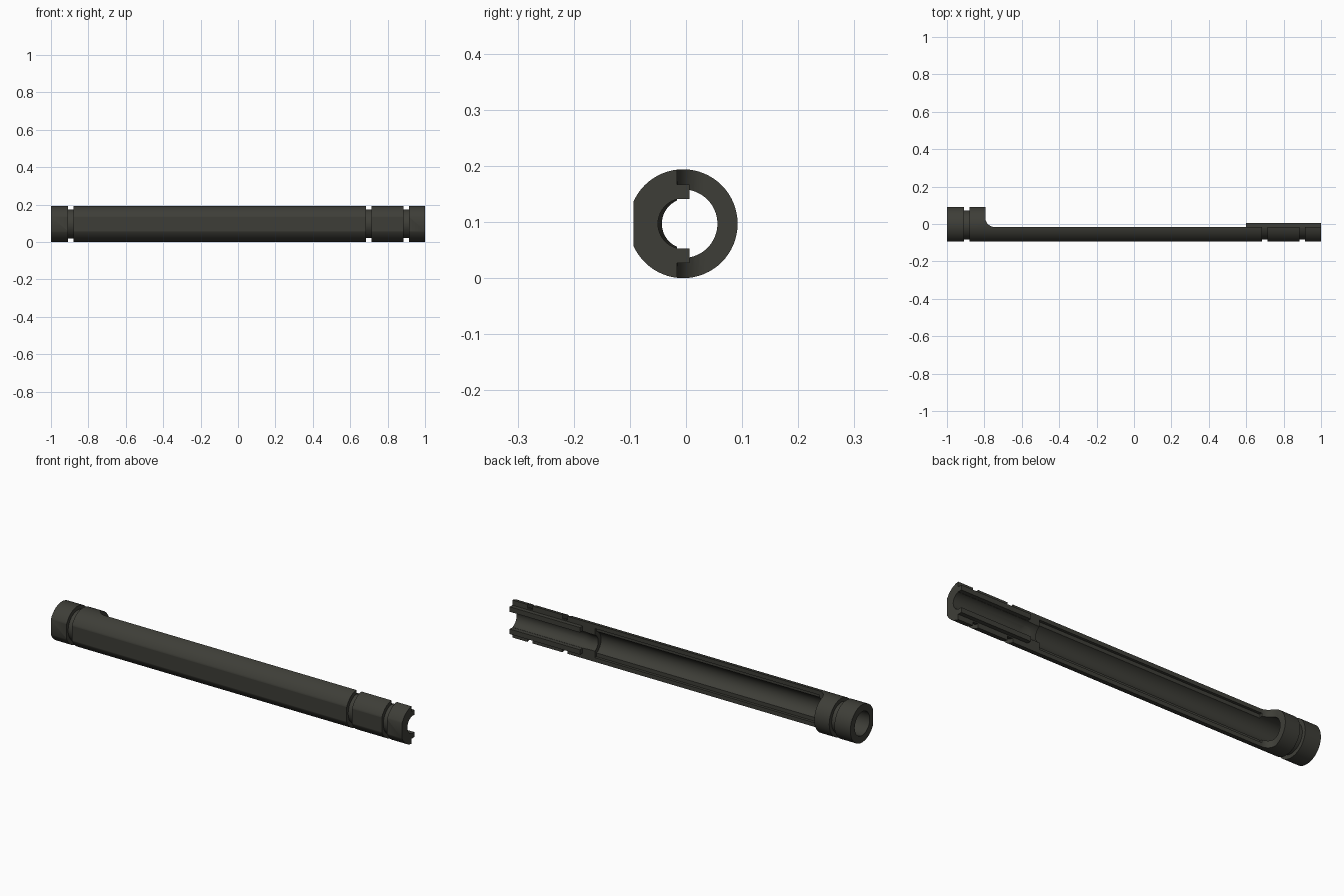
import bpy, bmesh, math
from mathutils import Vector

if "Cube" in bpy.data.objects:
    bpy.data.objects.remove(bpy.data.objects["Cube"])

CY, CZ = -0.005, 0.097      # tube axis
R, GROOVE = 0.097, 0.077

mat = bpy.data.materials.new("dark olive grey")
mat.diffuse_color = (0.048, 0.048, 0.039, 1)
mat.use_nodes = True
mat.node_tree.nodes["Principled BSDF"].inputs["Base Color"].default_value = mat.diffuse_color


def finish(name, bm):
    bmesh.ops.recalc_face_normals(bm, faces=bm.faces)
    me = bpy.data.meshes.new(name)
    bm.to_mesh(me)
    bm.free()
    ob = bpy.data.objects.new(name, me)
    bpy.context.collection.objects.link(ob)
    me.materials.append(mat)
    return ob


def lathe(name, profile, segs=64):
    """Solid of revolution along x; profile holds (x, radius, y shift)."""
    bm = bmesh.new()
    rings = []
    for x, r, s in profile:
        rings.append([bm.verts.new((x, CY + s + r * math.cos(2 * math.pi * i / segs),
                                    CZ + r * math.sin(2 * math.pi * i / segs))) for i in range(segs)])
    for a, b in zip(rings, rings[1:]):
        for i in range(segs):
            j = (i + 1) % segs
            bm.faces.new((a[i], a[j], b[j], b[i]))
    bm.faces.new(rings[0])
    bm.faces.new(rings[-1])
    return finish(name, bm)


def prism(name, pts, z0, z1):
    """Outline in x, y extruded from z0 to z1."""
    bm = bmesh.new()
    f = bm.faces.new([bm.verts.new((x, y, z0)) for x, y in pts])
    g = bmesh.ops.extrude_face_region(bm, geom=[f])
    bmesh.ops.translate(bm, vec=Vector((0, 0, z1 - z0)),
                        verts=[v for v in g["geom"] if isinstance(v, bmesh.types.BMVert)])
    return finish(name, bm)


def box(name, x0, x1, y0, y1, z0, z1):
    return prism(name, [(x0, y0), (x1, y0), (x1, y1), (x0, y1)], z0, z1)


def combine(target, tool, op="DIFFERENCE"):
    m = target.modifiers.new("cut", "BOOLEAN")
    m.operation, m.solver, m.object = op, "EXACT", tool
    bpy.context.view_layer.objects.active = target
    bpy.ops.object.modifier_apply(modifier=m.name)
    bpy.data.objects.remove(tool)


# outer tube with three ring grooves
profile = [(-1, R, 0)]
for a, b in ((-0.91, -0.88), (0.685, 0.715), (0.885, 0.915)):
    profile += [(a, R, 0), (a, GROOVE, 0), (b, GROOVE, 0), (b, R, 0)]
profile.append((1, R, 0))
body = lathe("slotted_tube", profile)

# flat along the front
combine(body, box("front_flat", -1.1, 1.1, -0.2, -0.094, -0.1, 0.3))

# stepped bore, with a narrow lip where it steps down
combine(body, lathe("bore", [(-1.1, 0.061, 0), (0.53, 0.061, 0), (0.53, 0.045, 0.007),
                             (0.56, 0.045, 0.007), (0.6, 0.045, 0), (1.1, 0.045, 0)]))

# open back with a rounded corner against the end collar
arc = [(-0.745 - 0.05 * math.sin(t * math.pi / 16), 0.034 - 0.05 * math.cos(t * math.pi / 16))
       for t in range(9)]
combine(body, prism("back_opening", [(1.1, -0.016)] + arc + [(-0.795, 0.2), (1.1, 0.2)], -0.1, 0.3))

# ledges along both channel rims
combine(body, box("rim_ledge", -0.75, 0.53, -0.03, 0.1, CZ - 0.075, CZ + 0.075))

# raised tongues on the narrow end
for side in (-1, 1):
    z = sorted((CZ + side * 0.0445, CZ + side * 0.07))
    combine(body, box("tongue", 0.6, 1, -0.03, 0.006, *z), "UNION")

# round hole through the front wall
bm = bmesh.new()
bmesh.ops.create_cone(bm, cap_ends=True, segments=32, radius1=0.028, radius2=0.028, depth=0.15)
for v in bm.verts:
    v.co = Vector((v.co.x + 0.59, v.co.z - 0.1, v.co.y + 0.099))
combine(body, finish("cross_hole", bm))

body.select_set(True)
bpy.context.view_layer.objects.active = body
bpy.ops.object.shade_smooth_by_angle(angle=math.radians(30))
